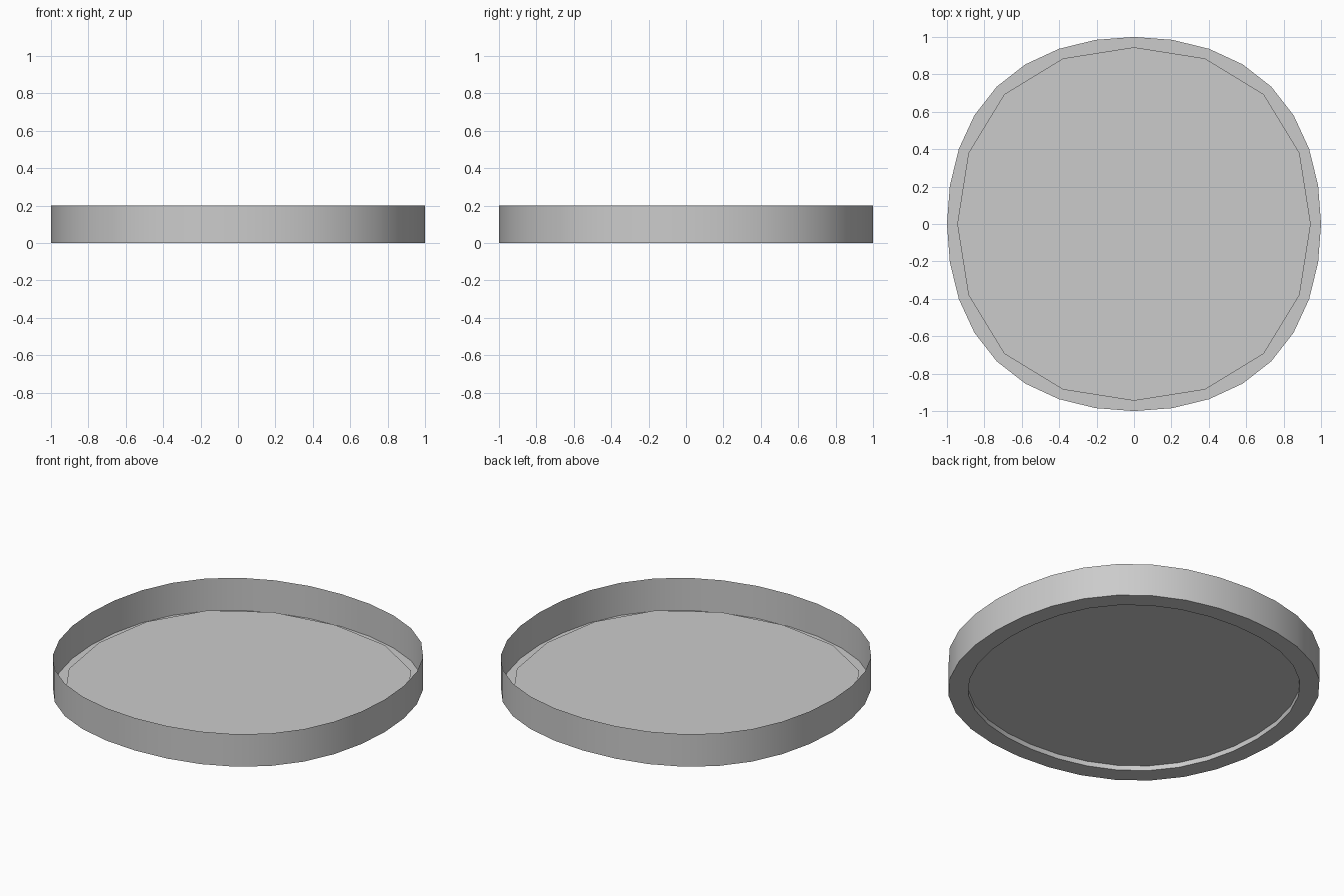
import bpy, bmesh
from math import cos, sin, pi, radians

if "Cube" in bpy.data.objects:
    bpy.data.objects.remove(bpy.data.objects["Cube"])


def loop(bm, r, z, n):
    # slightly squared circle: bulges a little on the diagonals
    verts = []
    for i in range(n):
        t = 2 * pi * i / n
        rad = r * (1 + 0.019 * (1 - cos(4 * t)))
        a = t + radians(0.7) * sin(4 * t)
        verts.append(bm.verts.new((rad * cos(a), rad * sin(a), z)))
    return verts


def bridge(bm, a, b):
    n = len(a)
    for i in range(n):
        j = (i + 1) % n
        bm.faces.new((a[i], a[j], b[j], b[i]))


def finish(bm, name):
    me = bpy.data.meshes.new(name)
    bm.to_mesh(me)
    bm.free()
    ob = bpy.data.objects.new(name, me)
    bpy.context.collection.objects.link(ob)
    bpy.context.view_layer.objects.active = ob
    ob.select_set(True)
    bpy.ops.object.shade_smooth_by_angle(angle=radians(30))
    ob.select_set(False)
    return ob


# Thin tray wall, flat bottom rim and the small inner step
bm = bmesh.new()
profile = [(0.893, 0.03), (0.893, 0.0), (1.0, 0.0), (1.0, 0.2)]
loops = [loop(bm, r, z, 32) for r, z in profile]
for a, b in zip(loops, loops[1:]):
    bridge(bm, b, a)
bmesh.ops.recalc_face_normals(bm, faces=bm.faces)
finish(bm, "tray_rim")

# Coarser floor plate resting on the step
bm = bmesh.new()
bm.faces.new(loop(bm, 0.945, 0.03, 16))
finish(bm, "floor_plate")
